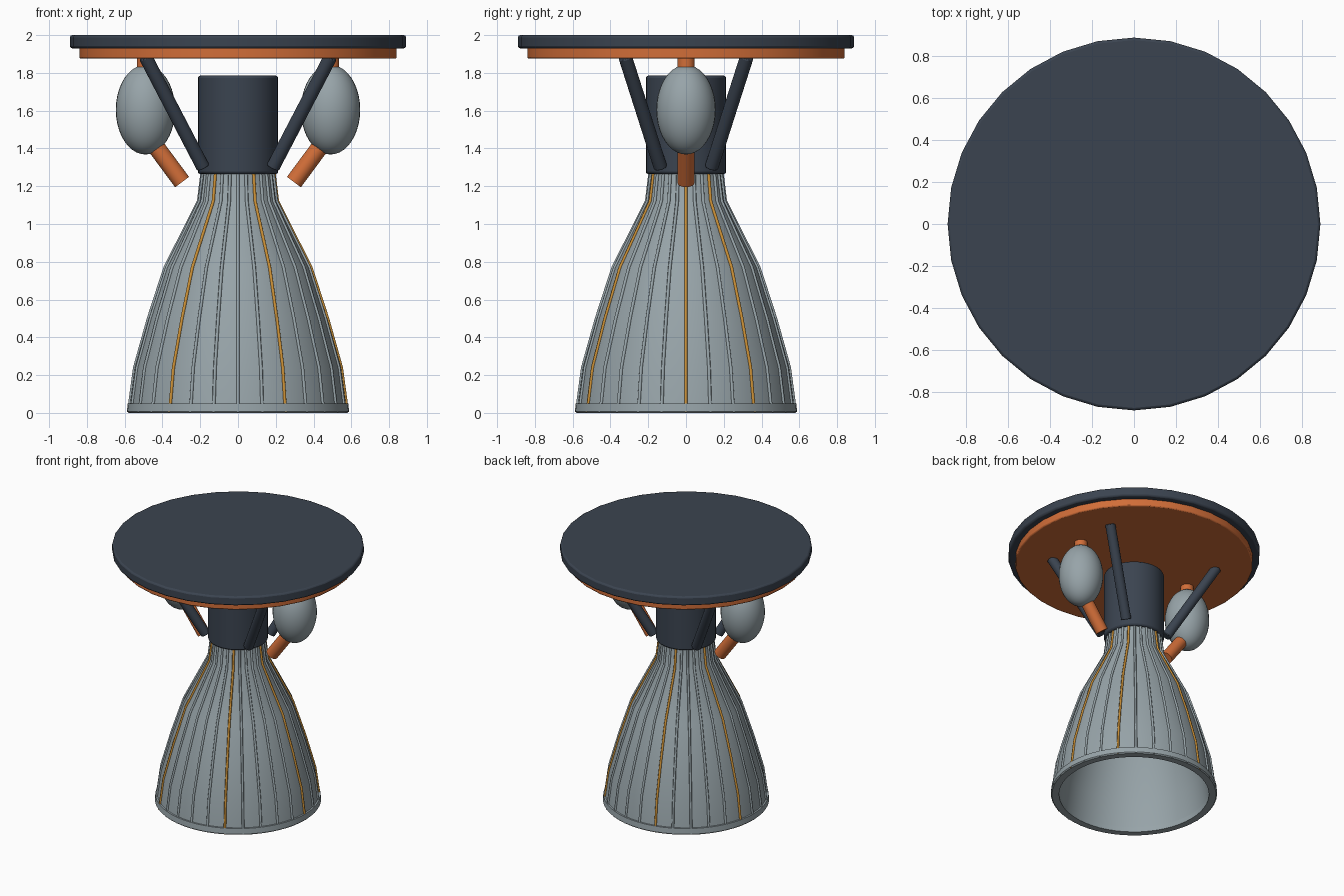
import bpy, bmesh, math
from mathutils import Vector

if "Cube" in bpy.data.objects:
    bpy.data.objects.remove(bpy.data.objects["Cube"])


def material(name, rgb):
    m = bpy.data.materials.new(name)
    m.diffuse_color = (*rgb, 1)
    m.use_nodes = True
    m.node_tree.nodes["Principled BSDF"].inputs["Base Color"].default_value = m.diffuse_color
    return m


NAVY = material("dark slate", (0.043, 0.057, 0.080))
ORANGE = material("copper orange", (0.64, 0.155, 0.04))
STEEL = material("light steel", (0.31, 0.37, 0.395))
GOLD = material("gold", (0.58, 0.27, 0.035))


def finish(ob, name, mat, bevel=0):
    ob.name = name
    ob.data.materials.append(mat)
    bpy.ops.object.select_all(action='DESELECT')
    ob.select_set(True)
    bpy.context.view_layer.objects.active = ob
    bpy.ops.object.shade_smooth_by_angle(angle=math.radians(35))
    if bevel:
        b = ob.modifiers.new("edge", 'BEVEL')
        b.width, b.segments, b.limit_method = bevel, 2, 'ANGLE'
    return ob


def rod(name, a, b, radius, mat, sides=24, bevel=0):
    """Cylinder between two points."""
    a, b = Vector(a), Vector(b)
    d = b - a
    bpy.ops.mesh.primitive_cylinder_add(vertices=sides, radius=radius, depth=d.length, location=(a + b) / 2)
    ob = bpy.context.object
    if abs(d.x) + abs(d.y) > 1e-6:
        ob.rotation_euler = d.to_track_quat('Z', 'Y').to_euler()
    return finish(ob, name, mat, bevel)


def revolve(name, loop, mat, sides=56):
    """Ring made by turning a closed (radius, height) loop about z."""
    bm = bmesh.new()
    rings = []
    for i in range(sides):
        a = 2 * math.pi * i / sides
        rings.append([bm.verts.new((r * math.cos(a), r * math.sin(a), z)) for r, z in loop])
    for i in range(sides):
        p, q = rings[i], rings[(i + 1) % sides]
        for j in range(len(loop)):
            k = (j + 1) % len(loop)
            bm.faces.new((p[j], q[j], q[k], p[k]))
    bmesh.ops.recalc_face_normals(bm, faces=bm.faces)
    me = bpy.data.meshes.new(name)
    bm.to_mesh(me)
    bm.free()
    ob = bpy.data.objects.new(name, me)
    bpy.context.collection.objects.link(ob)
    return finish(ob, name, mat)


# Mounting plates
rod("top_plate", (0, 0, 1.93), (0, 0, 2.0), 0.89, NAVY, 32, 0.012)
rod("lower_plate", (0, 0, 1.875), (0, 0, 1.935), 0.84, ORANGE, 32, 0.008)

# Combustion chamber
rod("chamber", (0, 0, 1.265), (0, 0, 1.785), 0.213, NAVY, 32, 0.012)

# Hollow bell nozzle
BELL = [(0.58, 0.0), (0.548, 0.24), (0.475, 0.5), (0.387, 0.77), (0.21, 1.12), (0.19, 1.28)]
outer = [(r - 0.002, z) for r, z in BELL]
inner = [(r - 0.045, z) for r, z in reversed(BELL)]
revolve("bell_nozzle", outer + inner, STEEL)
revolve("nozzle_lip", [(0.53, 0), (0.58, 0), (0.588, 0.008), (0.584, 0.05), (0.53, 0.05)], STEEL)

# Cooling ribs along the bell, every fifth one gold
RIBS = 28
for i in range(RIBS):
    a = -2 * math.pi * i / RIBS
    cu = bpy.data.curves.new("rib", 'CURVE')
    cu.dimensions = '3D'
    cu.bevel_depth, cu.bevel_resolution, cu.use_fill_caps = 0.009, 1, True
    sp = cu.splines.new('POLY')
    sp.points.add(len(BELL) - 1)
    for p, (r, z) in zip(sp.points, BELL):
        p.co = (r * math.cos(a), r * math.sin(a), max(z, 0.003), 1)
    cu.materials.append(GOLD if i % 5 == 0 else STEEL)
    bpy.context.collection.objects.link(bpy.data.objects.new("cooling_rib", cu))

for sx in (-1, 1):
    # Egg-shaped pump with its feed pipes
    bpy.ops.mesh.primitive_uv_sphere_add(segments=32, ring_count=20, radius=1, location=(sx * 0.49, 0, 1.605))
    ob = bpy.context.object
    ob.scale = (0.157, 0.157, 0.237)
    finish(ob, "pump", STEEL)
    rod("upper_pipe", (sx * 0.49, 0, 1.75), (sx * 0.49, 0, 1.89), 0.046, ORANGE)
    rod("lower_pipe", (sx * 0.49, 0, 1.484), (sx * 0.296, 0, 1.222), 0.046, ORANGE)
    # Slanted support struts
    for sy in (-1, 1):
        rod("strut", (sx * 0.185, sy * 0.135, 1.30), (sx * 0.49, sy * 0.322, 1.885), 0.036, NAVY, 20, 0.005)
